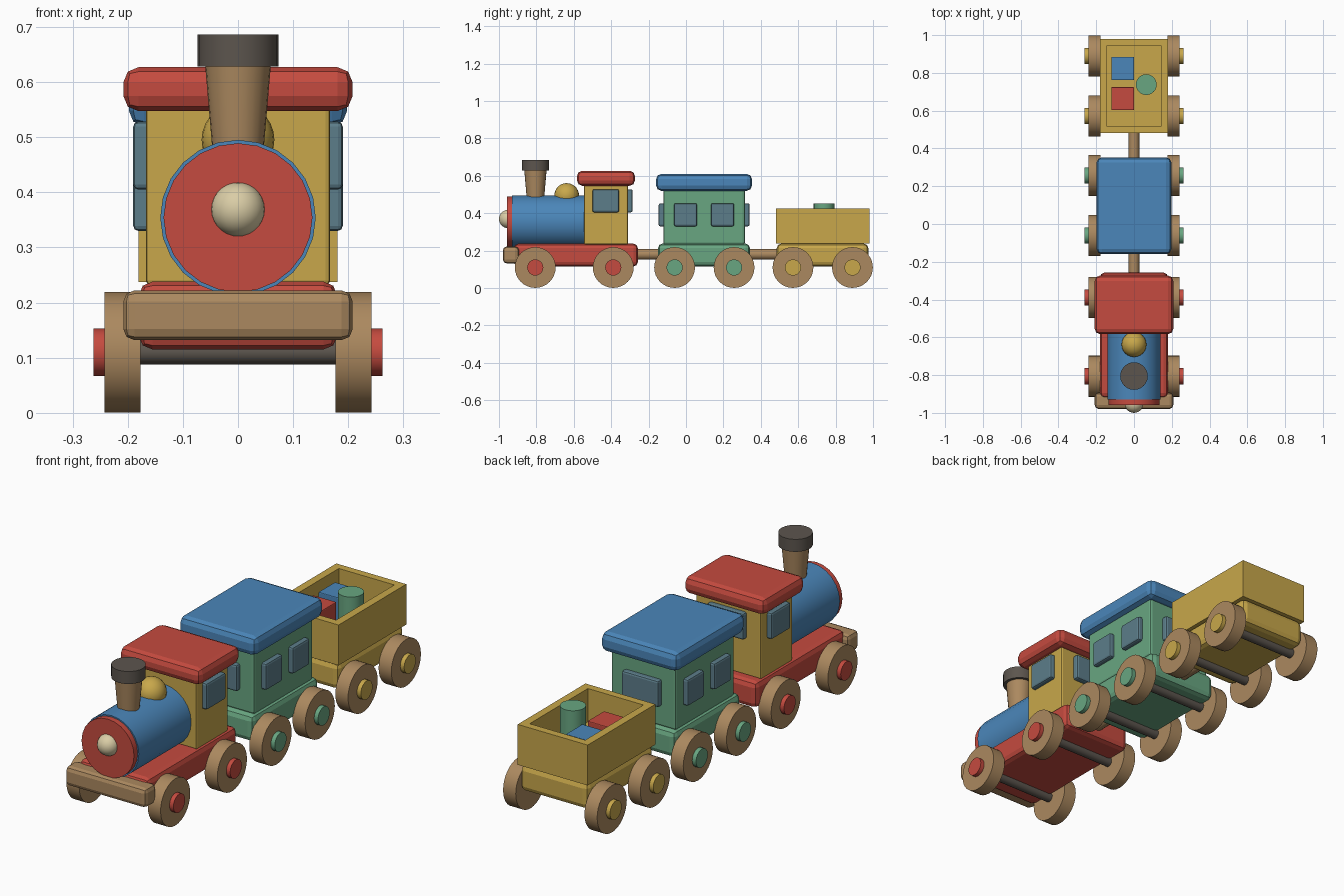
import bpy
import math

cube = bpy.data.objects.get("Cube")
if cube:
    bpy.data.objects.remove(cube, do_unlink=True)


def material(name, r, g, b):
    m = bpy.data.materials.new(name)
    m.use_nodes = True
    m.diffuse_color = (r, g, b, 1)
    bsdf = next(n for n in m.node_tree.nodes if n.type == 'BSDF_PRINCIPLED')
    bsdf.inputs["Base Color"].default_value = (r, g, b, 1)
    return m


RED = material("red paint", .56, .07, .05)
BLUE = material("blue paint", .07, .24, .49)
GREEN = material("green paint", .14, .38, .22)
GOLD = material("yellow paint", .58, .39, .07)
WOOD = material("bare wood", .41, .25, .115)
DARK = material("dark metal", .107, .091, .076)
CREAM = material("cream paint", .70, .61, .38)
GLASS = material("window glass", .107, .205, .254)


def finish(name, mat, smooth=True):
    ob = bpy.context.object
    ob.name = name
    ob.data.materials.clear()
    ob.data.materials.append(mat)
    if smooth:
        bpy.ops.object.shade_smooth_by_angle(angle=math.radians(35))
    return ob


def box(name, mat, x, y, z, bevel=0.0):
    """Box from (min, max) ranges, with rounded edges."""
    bpy.ops.mesh.primitive_cube_add(
        size=1, location=[sum(r) / 2 for r in (x, y, z)])
    ob = bpy.context.object
    ob.scale = [r[1] - r[0] for r in (x, y, z)]
    bpy.ops.object.transform_apply(location=False, rotation=False, scale=True)
    if bevel:
        mod = ob.modifiers.new("rounded", 'BEVEL')
        mod.width, mod.segments = bevel, 2
        bpy.ops.object.modifier_apply(modifier=mod.name)
    return finish(name, mat, False)


def wide_box(name, mat, half, y, z, bevel=0.0):
    return box(name, mat, (-half, half), y, z, bevel)


def rod(name, mat, axis, start, end, radius, a=0, b=0, top=None, sides=24):
    """Cylinder or cone along an axis; a, b are the other two coordinates."""
    mid = (start + end) / 2
    loc = {'x': (mid, a, b), 'y': (a, mid, b), 'z': (a, b, mid)}[axis]
    turn = {'x': (0, math.pi / 2, 0), 'y': (math.pi / 2, 0, 0), 'z': (0, 0, 0)}[axis]
    bpy.ops.mesh.primitive_cone_add(
        vertices=sides, radius1=radius, radius2=top or radius,
        depth=end - start, location=loc, rotation=turn)
    return finish(name, mat)


def ball(name, mat, radius, y, z):
    bpy.ops.mesh.primitive_uv_sphere_add(
        segments=24, ring_count=14, radius=radius, location=(0, y, z))
    return finish(name, mat)


def wheel_set(car, hub_mat, positions):
    for y in positions:
        rod(car + "_axle", DARK, 'x', -.2, .2, .022, y, .11, sides=16)
        for side in (-1, 1):
            lo, hi = sorted((side * .177, side * .242))
            rod(car + "_wheel", WOOD, 'x', lo, hi, .109, y, .11, sides=32)
            lo, hi = sorted((side * .235, side * .262))
            rod(car + "_hub", hub_mat, 'x', lo, hi, .043, y, .11)


def side_windows(car, y, z):
    for side in (-1, 1):
        box(car + "_side_window", GLASS, sorted((side * .155, side * .19)), y, z, .009)


# Locomotive base
wide_box("engine_chassis", RED, .18, (-.92, -.257), (.115, .238), .025)
wide_box("front_bumper", WOOD, .208, (-.979, -.893), (.132, .222), .02)
wheel_set("engine", RED, (-.806, -.389))

# Boiler, nose, chimney and dome
rod("boiler", BLUE, 'y', -.93, -.53, .141, 0, .354)
rod("boiler_front", RED, 'y', -.957, -.925, .135, 0, .354)
ball("nose", CREAM, .049, -.951, .369)
rod("chimney", WOOD, 'z', .46, .635, .045, 0, -.805, top=.06)
rod("chimney_cap", DARK, 'z', .628, .686, .073, 0, -.805)
ball("steam_dome", GOLD, .066, -.638, .495)

# Cab
wide_box("cab", GOLD, .167, (-.545, -.31), (.232, .57), .008)
wide_box("cab_roof", RED, .208, (-.583, -.273), (.547, .627), .028)
side_windows("cab", (-.5, -.358), (.405, .528))
wide_box("cab_rear_window", GLASS, .095, (-.325, -.285), (.405, .528), .009)

# Coach
wide_box("coach_chassis", GREEN, .18, (-.15, .342), (.115, .238), .025)
wide_box("coach_body", GREEN, .167, (-.121, .315), (.232, .55), .012)
wide_box("coach_roof", BLUE, .198, (-.16, .353), (.52, .61), .028)
wheel_set("coach", GREEN, (-.061, .257))
for window_y in ((-.064, .059), (.134, .257)):
    side_windows("coach", window_y, (.33, .453))
for end_y in ((-.146, -.11), (.305, .34)):
    wide_box("coach_end_window", GLASS, .095, end_y, (.33, .453), .009)

# Open wagon: floor and four walls
wide_box("wagon_chassis", GOLD, .175, (.485, .975), (.115, .238), .025)
wide_box("wagon_floor", GOLD, .178, (.484, .978), (.237, .27))
for wall_y in ((.482, .517), (.945, .98)):
    wide_box("wagon_end_wall", GOLD, .18, wall_y, (.237, .425))
for wall_x in ((-.18, -.143), (.143, .18)):
    box("wagon_side_wall", GOLD, wall_x, (.517, .945), (.237, .425))
wheel_set("wagon", GOLD, (.572, .89))

# Cargo
box("blue_block", BLUE, (-.12, 0), (.762, .884), (.27, .392), .004)
box("red_block", RED, (-.12, 0), (.603, .725), (.27, .392), .004)
rod("green_peg", GREEN, 'z', .27, .452, .055, .065, .738)

# Couplings
for start, end in ((-.28, -.13), (.32, .5)):
    rod("coupling", WOOD, 'y', start, end, .028, 0, .18, sides=16)
